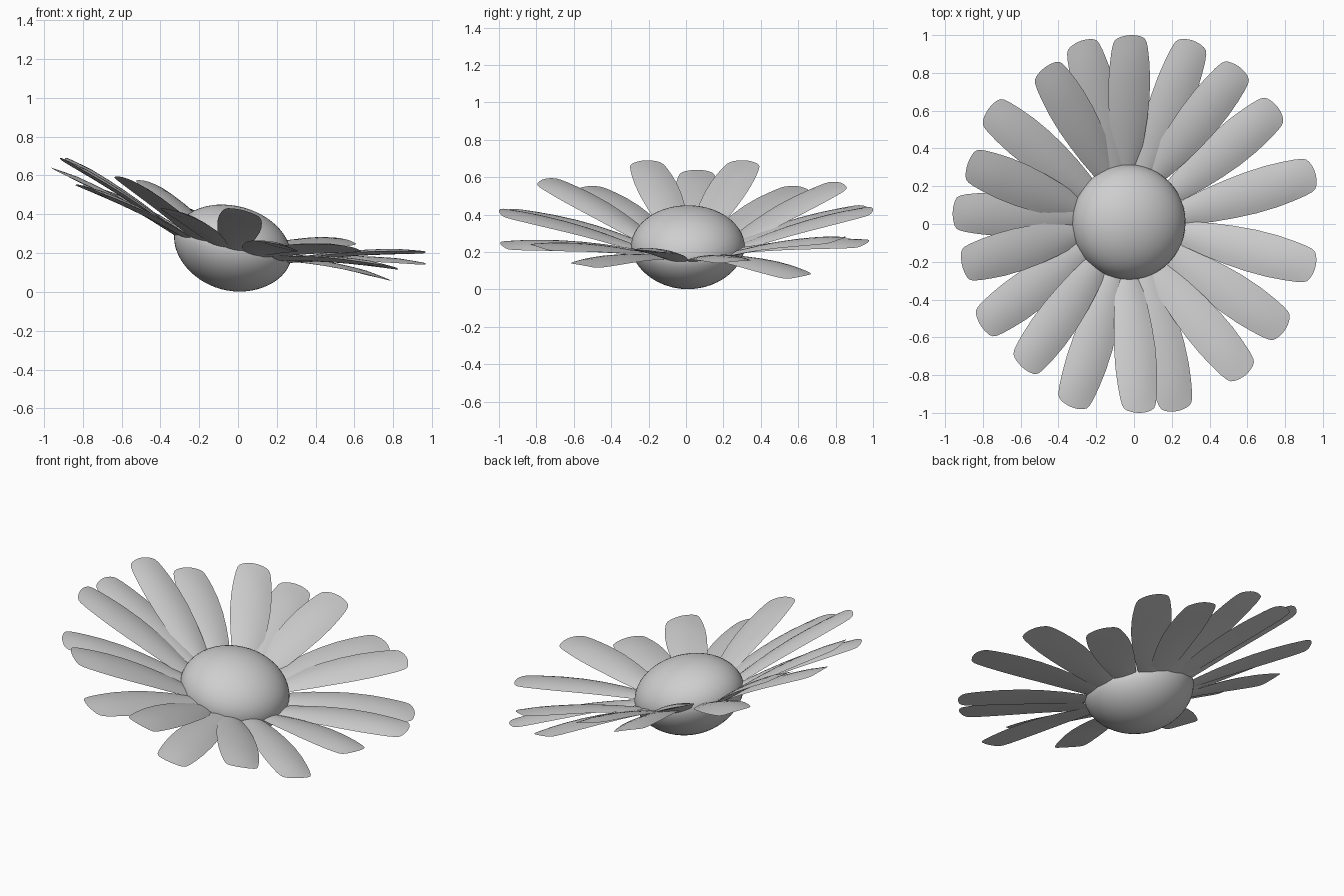
import bpy, bmesh, math
from mathutils import Vector, Matrix

cube = bpy.data.objects.get("Cube")
if cube:
    bpy.data.objects.remove(cube)

grey = bpy.data.materials.new("soft_grey")
grey.use_nodes = True
grey.diffuse_color = (0.62, 0.62, 0.62, 1)
grey.node_tree.nodes["Principled BSDF"].inputs["Base Color"].default_value = (0.62, 0.62, 0.62, 1)

TILT = math.radians(15)
AXIS = Vector((math.sin(TILT), 0, math.cos(TILT)))


def add_object(name, bm):
    mesh = bpy.data.meshes.new(name)
    bmesh.ops.recalc_face_normals(bm, faces=bm.faces[:])
    for face in bm.faces:
        face.smooth = True
    bm.to_mesh(mesh)
    bm.free()
    mesh.materials.append(grey)
    obj = bpy.data.objects.new(name, mesh)
    bpy.context.collection.objects.link(obj)
    return obj


# Domed flower centre, a flattened ball leaning with the flower head,
# drawn in a little below its rim
bm = bmesh.new()
bmesh.ops.create_uvsphere(bm, u_segments=48, v_segments=28, radius=1)
for vert in bm.verts:
    if vert.co.z < 0:
        pinch = 1 + 0.08 * vert.co.z
        vert.co.x *= pinch
        vert.co.y *= pinch
lean = Matrix.Translation((-0.03, 0.01, 0.225)) @ Matrix.Rotation(TILT, 4, 'Y')
bm.transform(lean @ Matrix.Diagonal((0.308, 0.305, 0.218, 1)))
add_object("flower_centre", bm)

# Petal outline: (fraction of length, half width)
OUTLINE = [(0, 0.05), (0.1, 0.07), (0.25, 0.09), (0.4, 0.104), (0.55, 0.113),
           (0.7, 0.114), (0.82, 0.108), (0.91, 0.1), (0.96, 0.092),
           (0.985, 0.082), (1, 0.066)]
ACROSS = 8


def add_petal(name, base, tip):
    base = Vector((*base, 0.222 - 0.24 * base[0]))
    tip = Vector(tip)
    start = base - (tip - base) * 0.08
    along = tip - start
    side = along.cross(AXIS).normalized()
    up = side.cross(along).normalized()
    bm = bmesh.new()
    # Lens section: a top and a bottom skin that meet at the rim
    top, bottom = [], []
    for t, half in OUTLINE:
        mid = start + along * t + up * 0.02 * math.sin(math.pi * t)
        thick = 0.011 * min(1, 6 * (1 - t))
        upper, lower = [], []
        for i in range(ACROSS + 1):
            s = 2 * i / ACROSS - 1
            point = mid + side * half * s - along * 0.018 * t * s * s
            point -= up * 0.6 * (half * s) ** 2
            swell = up * thick * (1 - s * s)
            upper.append(bm.verts.new(point + swell))
            rim = i in (0, ACROSS) or t == 1
            lower.append(upper[-1] if rim else bm.verts.new(point - swell))
        top.append(upper)
        bottom.append(lower)
    for skin in (top, bottom):
        for a, b in zip(skin, skin[1:]):
            for i in range(ACROSS):
                bm.faces.new((a[i], a[i + 1], b[i + 1], b[i]))
    bm.faces.new(top[0] + bottom[0][-2:0:-1])
    obj = add_object(name, bm)
    bpy.ops.object.select_all(action='DESELECT')
    obj.select_set(True)
    bpy.context.view_layer.objects.active = obj
    bpy.ops.object.shade_smooth_by_angle(angle=math.radians(60))


# Ring of petals, clockwise from the back: foot (x, y) and tip (x, y, z)
PETALS = [
    ((-0.04, 0.32), (-0.02, 1.0, 0.43)),
    ((0.06, 0.30), (0.315, 0.97, 0.25)),
    ((0.12, 0.28), (0.56, 0.83, 0.27)),
    ((0.22, 0.18), (0.76, 0.62, 0.07)),
    ((0.27, 0.06), (0.96, 0.27, 0.15)),
    ((0.27, -0.05), (0.96, -0.23, 0.21)),
    ((0.22, -0.17), (0.80, -0.56, 0.13)),
    ((0.13, -0.26), (0.59, -0.80, 0.23)),
    ((0.08, -0.30), (0.23, -0.99, 0.24)),
    ((-0.03, -0.30), (0.03, -1.0, 0.42)),
    ((-0.11, -0.29), (-0.33, -0.97, 0.42)),
    ((-0.20, -0.22), (-0.59, -0.76, 0.59)),
    ((-0.28, -0.15), (-0.81, -0.54, 0.55)),
    ((-0.32, -0.05), (-0.91, -0.22, 0.69)),
    ((-0.33, 0.04), (-0.96, 0.06, 0.64)),
    ((-0.32, 0.09), (-0.88, 0.32, 0.69)),
    ((-0.26, 0.19), (-0.77, 0.61, 0.55)),
    ((-0.15, 0.28), (-0.47, 0.83, 0.57)),
    ((-0.10, 0.30), (-0.28, 0.97, 0.44)),
]
for number, (base, tip) in enumerate(PETALS, 1):
    add_petal(f"petal_{number}", base, tip)
